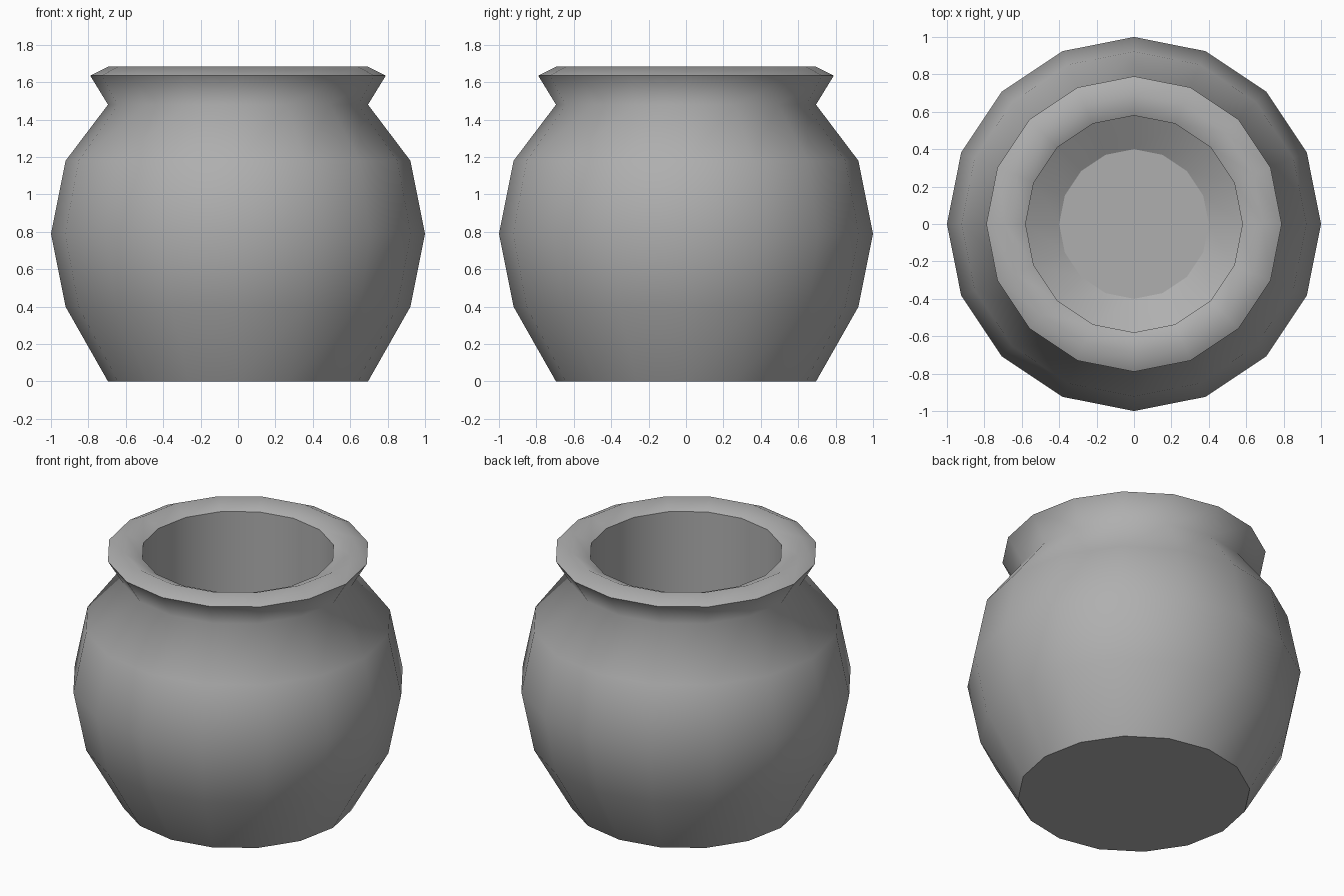
import bpy
import bmesh
from math import cos, sin, tau

if "Cube" in bpy.data.objects:
    bpy.data.objects.remove(bpy.data.objects["Cube"])

SIDES = 16

# Cross-section as (radius, height, sharp): outer base, belly, neck, rim, then inside down to the floor
PROFILE = [
    (0.695, 0.00, True),
    (0.922, 0.40, False),
    (1.00, 0.79, False),
    (0.922, 1.18, False),
    (0.695, 1.48, False),
    (0.79, 1.635, True),
    (0.69, 1.685, False),
    (0.58, 1.635, True),
    (0.58, 0.31, True),
    (0.40, 0.20, True),
]

bm = bmesh.new()

# Rings around the vertical axis
rings = [[bm.verts.new((r * cos(tau * i / SIDES), r * sin(tau * i / SIDES), z))
          for i in range(SIDES)] for r, z, _ in PROFILE]

# Walls between neighbouring rings
for low, high in zip(rings, rings[1:]):
    for i in range(SIDES):
        j = (i + 1) % SIDES
        bm.faces.new((low[i], low[j], high[j], high[i])).smooth = True

# Flat underside and inner floor
bm.faces.new(rings[0][::-1])
bm.faces.new(rings[-1])

# Crisp edges at base, lip and inner floor
for ring, (_, _, sharp) in zip(rings, PROFILE):
    if sharp:
        for i in range(SIDES):
            bm.edges.get((ring[i], ring[(i + 1) % SIDES])).smooth = False

bmesh.ops.recalc_face_normals(bm, faces=bm.faces)
mesh = bpy.data.meshes.new("pot")
bm.to_mesh(mesh)
bm.free()

# Dark grey clay
clay = bpy.data.materials.new("clay")
clay.diffuse_color = (0.43, 0.43, 0.43, 1)
clay.use_nodes = True
clay.node_tree.nodes["Principled BSDF"].inputs["Base Color"].default_value = clay.diffuse_color
mesh.materials.append(clay)
bpy.context.collection.objects.link(bpy.data.objects.new("pot", mesh))
